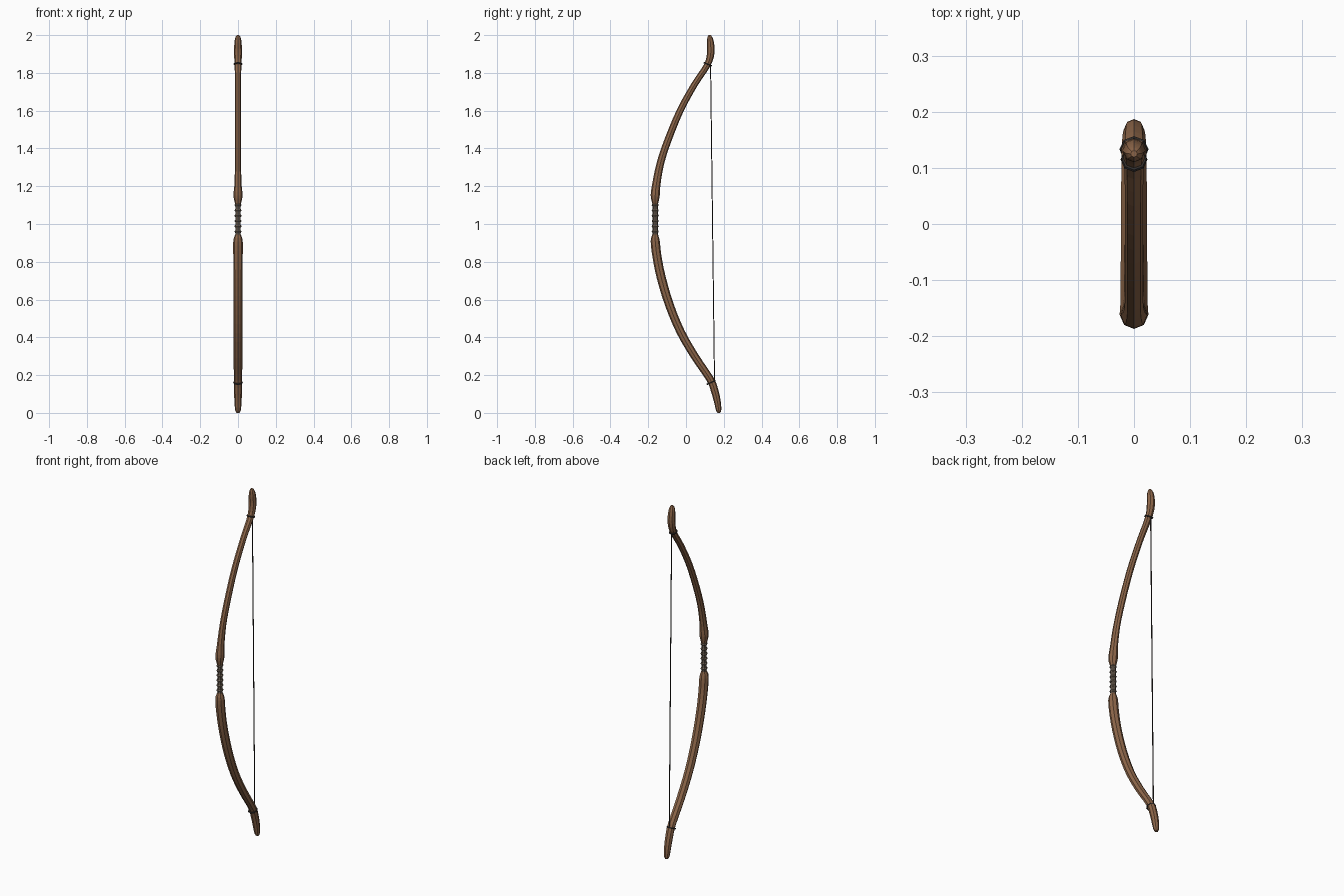
import bpy, bmesh, math
from mathutils import Vector

if "Cube" in bpy.data.objects:
    bpy.data.objects.remove(bpy.data.objects["Cube"])


def material(name, rgb):
    m = bpy.data.materials.new(name)
    m.diffuse_color = (*rgb, 1)
    m.use_nodes = True
    m.node_tree.nodes["Principled BSDF"].inputs["Base Color"].default_value = m.diffuse_color
    return m


WOOD = material("wood", (0.27, 0.135, 0.068))
WRAP = material("wrap", (0.15, 0.115, 0.085))
DARK = material("dark_cord", (0.03, 0.025, 0.022))


def smooth_path(rows, steps):
    """Catmull-Rom through rows of (y, z, rx, ry)."""
    p = [Vector(r) for r in rows]
    p = [2 * p[0] - p[1]] + p + [2 * p[-1] - p[-2]]
    out = []
    for i in range(1, len(p) - 2):
        a, b, c, d = p[i - 1:i + 3]
        for k in range(steps):
            t = k / steps
            out.append(0.5 * (2 * b + (c - a) * t + (2 * a - 5 * b + 4 * c - d) * t * t
                              + (3 * b - a - 3 * c + d) * t ** 3))
    return out + [p[-2]]


def sweep(name, rows, mat, sides=8):
    """Skin elliptical sections along a path in the YZ plane."""
    bm = bmesh.new()
    rings = []
    for i, (y, z, rx, ry) in enumerate(rows):
        a, b = rows[max(i - 1, 0)], rows[min(i + 1, len(rows) - 1)]
        t = Vector((0, b[0] - a[0], b[1] - a[1])).normalized()
        n = Vector((0, t.z, -t.y))
        rings.append([bm.verts.new(Vector((0, y, z))
                      + Vector((rx * math.cos(u), 0, 0)) + n * ry * math.sin(u))
                      for u in (2 * math.pi * k / sides for k in range(sides))])
    for r, s in zip(rings, rings[1:]):
        for k in range(sides):
            j = (k + 1) % sides
            bm.faces.new((r[k], r[j], s[j], s[k]))
    bm.faces.new(rings[0])
    bm.faces.new(rings[-1])
    bmesh.ops.recalc_face_normals(bm, faces=bm.faces)
    me = bpy.data.meshes.new(name)
    bm.to_mesh(me)
    bm.free()
    me.materials.append(mat)
    ob = bpy.data.objects.new(name, me)
    bpy.context.collection.objects.link(ob)
    return ob


def cord_ring(name, y, z, radius, thick, tilt, mat):
    bpy.ops.mesh.primitive_torus_add(location=(0, y, z), rotation=(tilt, 0, 0),
                                     major_radius=radius, minor_radius=thick,
                                     major_segments=8, minor_segments=6)
    ob = bpy.context.object
    ob.name = name
    ob.data.materials.append(mat)


# Limbs: y, z, half width, half depth
upper = [(-0.163, 1.105, 0.015, 0.015), (-0.163, 1.15, 0.024, 0.024),
         (-0.157, 1.21, 0.019, 0.022), (-0.136, 1.32, 0.016, 0.020),
         (-0.097, 1.44, 0.016, 0.019), (-0.031, 1.60, 0.016, 0.018),
         (0.046, 1.74, 0.016, 0.017), (0.112, 1.84, 0.018, 0.017),
         (0.131, 1.905, 0.021, 0.020), (0.129, 1.96, 0.019, 0.019),
         (0.126, 1.988, 0.014, 0.013), (0.125, 2.0, 0.006, 0.006)]
lower = [(-0.163, 0.945, 0.015, 0.015), (-0.163, 0.91, 0.025, 0.024),
         (-0.154, 0.83, 0.025, 0.024), (-0.132, 0.72, 0.024, 0.024),
         (-0.089, 0.575, 0.024, 0.023), (-0.029, 0.43, 0.023, 0.022),
         (0.046, 0.30, 0.023, 0.021), (0.127, 0.18, 0.022, 0.020),
         (0.151, 0.12, 0.021, 0.020), (0.166, 0.06, 0.019, 0.018),
         (0.173, 0.015, 0.015, 0.014), (0.175, 0.0, 0.008, 0.007)]
sweep("upper_limb", smooth_path(upper, 3), WOOD)
sweep("lower_limb", smooth_path(lower, 3), WOOD)

# Grip core and wrapped cord
sweep("grip_core", [(-0.163, 0.93, 0.0135, 0.0135), (-0.163, 1.12, 0.0135, 0.0135)], WRAP)
for i in range(6):
    cord_ring(f"grip_wrap_{i + 1}", -0.163, 0.96 + i * 0.028, 0.0115, 0.0075, 0, WRAP)

# Bindings that hold the string
cord_ring("upper_binding", 0.115, 1.846, 0.0195, 0.0045, math.radians(-22), DARK)
cord_ring("lower_binding", 0.133, 0.161, 0.0215, 0.0045, math.radians(25), DARK)

# String
sweep("bow_string", [(0.151, 0.165, 0.003, 0.003), (0.130, 1.845, 0.003, 0.003)], DARK, 6)
